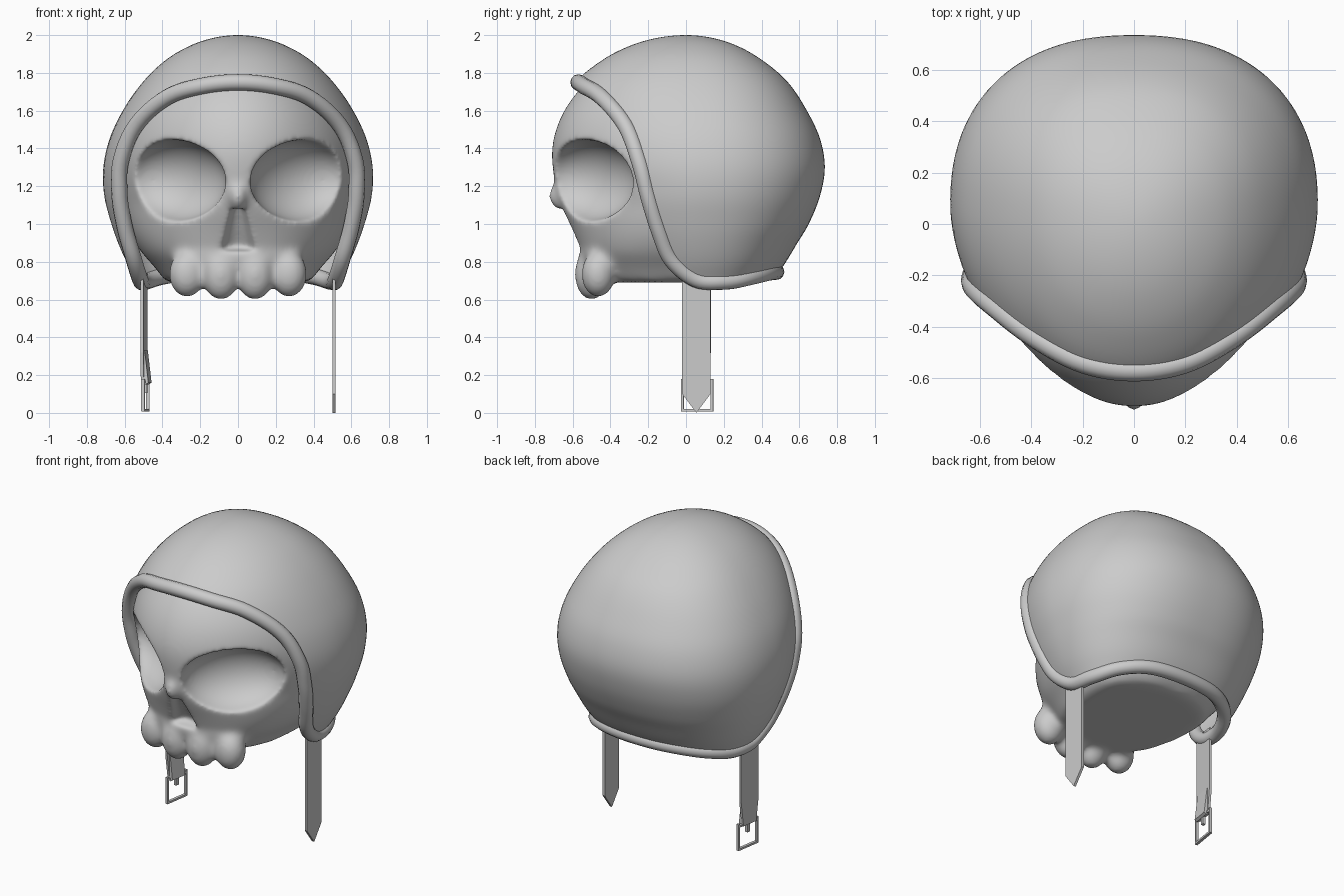
import bpy, bmesh, math
from mathutils import Vector, Matrix

if "Cube" in bpy.data.objects:
    bpy.data.objects.remove(bpy.data.objects["Cube"])

CENTRE = Vector((0, 0, 1.2))

# Horizontal sections: height, half width, front reach, back reach
SHELL = [(.5, .43, .36, .37), (.6, .47, .40, .41), (.7, .53, .45, .46), (.8, .59, .52, .53),
         (.9, .635, .58, .59), (1.0, .67, .64, .65), (1.15, .708, .69, .71), (1.3, .713, .72, .735),
         (1.45, .68, .71, .71), (1.6, .61, .67, .64), (1.75, .505, .585, .54),
         (1.87, .38, .44, .40), (1.95, .24, .28, .255), (2.0, 0, 0, 0)]
SKULL = [(.69, .38, .47, .38), (.77, .44, .52, .47), (.85, .51, .56, .52), (.95, .57, .60, .57),
         (1.1, .62, .665, .64), (1.25, .645, .70, .67), (1.4, .635, .71, .66),
         (1.55, .58, .67, .60), (1.7, .47, .575, .50), (1.82, .35, .43, .36),
         (1.92, .2, .24, .2), (1.96, 0, 0, 0)]


def section(table, z):
    """Smoothly interpolate squared radii so the crown closes round."""
    i = max(k for k in range(len(table) - 1) if table[k][0] <= z)
    a, b = table[i], table[i + 1]
    p, n = table[max(i - 1, 0)], table[min(i + 2, len(table) - 1)]
    h = b[0] - a[0]
    t = (z - a[0]) / h
    out = []
    for k in (1, 2, 3):
        A, B = a[k] ** 2, b[k] ** 2
        ma = (B - p[k] ** 2) / (b[0] - p[0]) * h
        mb = (n[k] ** 2 - A) / (n[0] - a[0]) * h
        v = (2*t**3 - 3*t*t + 1)*A + (t**3 - 2*t*t + t)*ma + (3*t*t - 2*t**3)*B + (t**3 - t*t)*mb
        out.append(math.sqrt(max(v, 1e-8)))
    return out


def inside(table, p):
    if not table[0][0] < p.z < table[-1][0]:
        return False
    w, f, b = section(table, p.z)
    c = .08 * (1 - (p.z / 2) ** 6)
    front = 1.78 + .25 * min(max((p.z - 1.2) / .5, 0), 1)
    if table is SKULL:
        front += .5 * min(max((1.1 - p.z) / .25, 0), 1)  # fuller cheeks
    d, n = (f + c, front) if p.y < c else (max(b - c, 1e-4), 2.3)
    return (abs(p.x) / w) ** n + (abs(p.y - c) / d) ** n < 1


def project(table, direction):
    d = direction.normalized()
    lo, hi = 0.0, 1.3
    for _ in range(18):
        m = (lo + hi) / 2
        if inside(table, CENTRE + d * m):
            lo = m
        else:
            hi = m
    return CENTRE + d * lo


def make(name, bm):
    bmesh.ops.recalc_face_normals(bm, faces=bm.faces)
    me = bpy.data.meshes.new(name)
    bm.to_mesh(me)
    bm.free()
    ob = bpy.data.objects.new(name, me)
    bpy.context.collection.objects.link(ob)
    return ob


def select(ob):
    bpy.ops.object.select_all(action='DESELECT')
    ob.select_set(True)
    bpy.context.view_layer.objects.active = ob


def smooth(ob, angle=40):
    select(ob)
    bpy.ops.object.shade_smooth_by_angle(angle=math.radians(angle))


def apply_all(ob):
    select(ob)
    for m in list(ob.modifiers):
        bpy.ops.object.modifier_apply(modifier=m.name)


def blob(bm, loc, size, turn=0):
    mat = Matrix.Translation(loc) @ Matrix.Rotation(turn, 4, 'Z') @ Matrix.Diagonal((*size, 1))
    bmesh.ops.create_icosphere(bm, subdivisions=4, radius=1, matrix=mat)


def prism(name, outline, extrude, turn=0):
    bm = bmesh.new()
    face = bm.faces.new([bm.verts.new(p) for p in outline])
    ext = bmesh.ops.extrude_face_region(bm, geom=[face])
    bmesh.ops.translate(bm, vec=extrude, verts=[v for v in ext['geom'] if isinstance(v, bmesh.types.BMVert)])
    bmesh.ops.rotate(bm, verts=bm.verts, cent=(-.49, .06, 0), matrix=Matrix.Rotation(turn, 3, 'Z'))
    return make(name, bm)


# Skull: cranium, muzzle, nose tip and tooth lobes
bm = bmesh.new()
bmesh.ops.create_icosphere(bm, subdivisions=5, radius=1)
for v in bm.verts:
    v.co = project(SKULL, v.co)
blob(bm, (0, -.37, .84), (.36, .2, .15))
blob(bm, (0, -.64, 1.15), (.055, .09, .085))
for s in (-1, 1):
    blob(bm, (s * .09, -.5, .735), (.1, .09, .14))
    blob(bm, (s * .27, -.465, .735), (.097, .09, .125))
skull = make("skull", bm)

# Cutters for eye sockets and nose opening
bm = bmesh.new()
for s in (-1, 1):
    blob(bm, (s * .335, -.525, 1.23), (.32, .2, .215), s * math.radians(42))
bmesh.ops.create_cone(bm, cap_ends=True, segments=24, radius1=.1, radius2=.03, depth=.25,
                      matrix=Matrix.Translation((0, -.615, .97)) @ Matrix.Rotation(math.radians(14), 4, 'X'))
cutter = make("socket_cutter", bm)
cutter.hide_render = True

m = skull.modifiers.new("fuse", 'REMESH')
m.mode, m.voxel_size = 'VOXEL', .014
m = skull.modifiers.new("soften_bone", 'SMOOTH')
m.iterations = 12
m = skull.modifiers.new("sockets", 'BOOLEAN')
m.operation, m.object = 'DIFFERENCE', cutter
m = skull.modifiers.new("refuse", 'REMESH')
m.mode, m.voxel_size = 'VOXEL', .0115
m = skull.modifiers.new("soften", 'SMOOTH')
m.iterations = 20
apply_all(skull)
bpy.data.objects.remove(cutter)
smooth(skull, 80)

# Helmet edge path, front centre round to back centre, then mirrored
half = [(0, -.58, 1.76), (.2, -.56, 1.75), (.38, -.45, 1.675), (.54, -.32, 1.52), (.63, -.25, 1.33),
        (.655, -.21, 1.15), (.62, -.15, .96), (.57, -.08, .80), (.52, .05, .705), (.50, .2, .69),
        (.42, .36, .705), (.25, .455, .735), (0, .48, .745)]
loop = [Vector(p) for p in half] + [Vector((-x, y, z)) for x, y, z in half[-2:0:-1]]
N, edge = len(loop), []
for i in range(N):
    a, b, c, d = (loop[(i + k) % N] for k in (-1, 0, 1, 2))
    for j in range(6):
        t = j / 6
        p = .5 * (2*b + (c - a)*t + (2*a - 5*b + 4*c - d)*t*t + (3*b - a - 3*c + d)*t**3)
        edge.append(project(SHELL, p - CENTRE))

# Helmet shell: rings from the edge up to a pole at the rear crown
pole, rings = Vector((0, .65, .76)).normalized(), 36
bm = bmesh.new()
rows = []
for r in range(rings):
    rows.append([bm.verts.new(project(SHELL, (e - CENTRE).normalized().slerp(pole, r / rings)))
                 for e in edge])
tip = bm.verts.new(project(SHELL, pole))
M = len(edge)
for i in range(M):
    j = (i + 1) % M
    for lo, hi in zip(rows, rows[1:]):
        bm.faces.new((lo[i], lo[j], hi[j], hi[i]))
    bm.faces.new((rows[-1][i], rows[-1][j], tip))
helmet = make("helmet_shell", bm)
if helmet.data.polygons[0].normal.dot(helmet.data.polygons[0].center - CENTRE) < 0:
    helmet.data.flip_normals()
m = helmet.modifiers.new("thickness", 'SOLIDIFY')
m.thickness, m.offset = .03, -1
apply_all(helmet)
smooth(helmet)

# Rolled rim
cu = bpy.data.curves.new("helmet_rim", 'CURVE')
cu.dimensions, cu.bevel_depth, cu.bevel_resolution = '3D', .043, 4
sp = cu.splines.new('POLY')
sp.points.add(M - 1)
for pt, e in zip(sp.points, edge):
    pt.co = (*(e - (e - CENTRE).normalized() * .012), 1)
sp.use_cyclic_u = True
rim = bpy.data.objects.new("helmet_rim", cu)
bpy.context.collection.objects.link(rim)
select(rim)
bpy.ops.object.convert(target='MESH')
smooth(bpy.context.object, 60)

# Strap with pointed tip
prism("pointed_strap", [(.5, y, z) for y, z in
      ((-.02, .74), (-.02, .1), (.055, .0), (.13, .1), (.13, .74))], (.016, 0, 0))

# Buckle strap and its folded end, slightly turned
TURN = math.radians(-9)
prism("buckle_strap", [(-.505, y, z) for y, z in
      ((-.02, .74), (-.02, .32), (.0, .16), (.11, .16), (.13, .32), (.13, .74))], (.016, 0, 0), TURN)
prism("strap_fold", [(-.502, 0, .33), (-.485, 0, .33), (-.465, 0, .16), (-.48, 0, .15), (-.5, 0, .16)],
      (0, .11, 0), TURN)

# Buckle: four bars and a prong
bm = bmesh.new()
for y, z, sy, sz in ((-.079, .095, .013, .17), (.079, .095, .013, .17), (0, .0135, .17, .013),
                     (0, .165, .17, .013), (0, .135, .022, .06)):
    bmesh.ops.create_cube(bm, size=1, matrix=Matrix.Translation((-.49, .06, 0))
                          @ Matrix.Rotation(TURN, 4, 'Z')
                          @ Matrix.Translation((0, y, z)) @ Matrix.Diagonal((.018, sy, sz, 1)))
make("buckle", bm)
